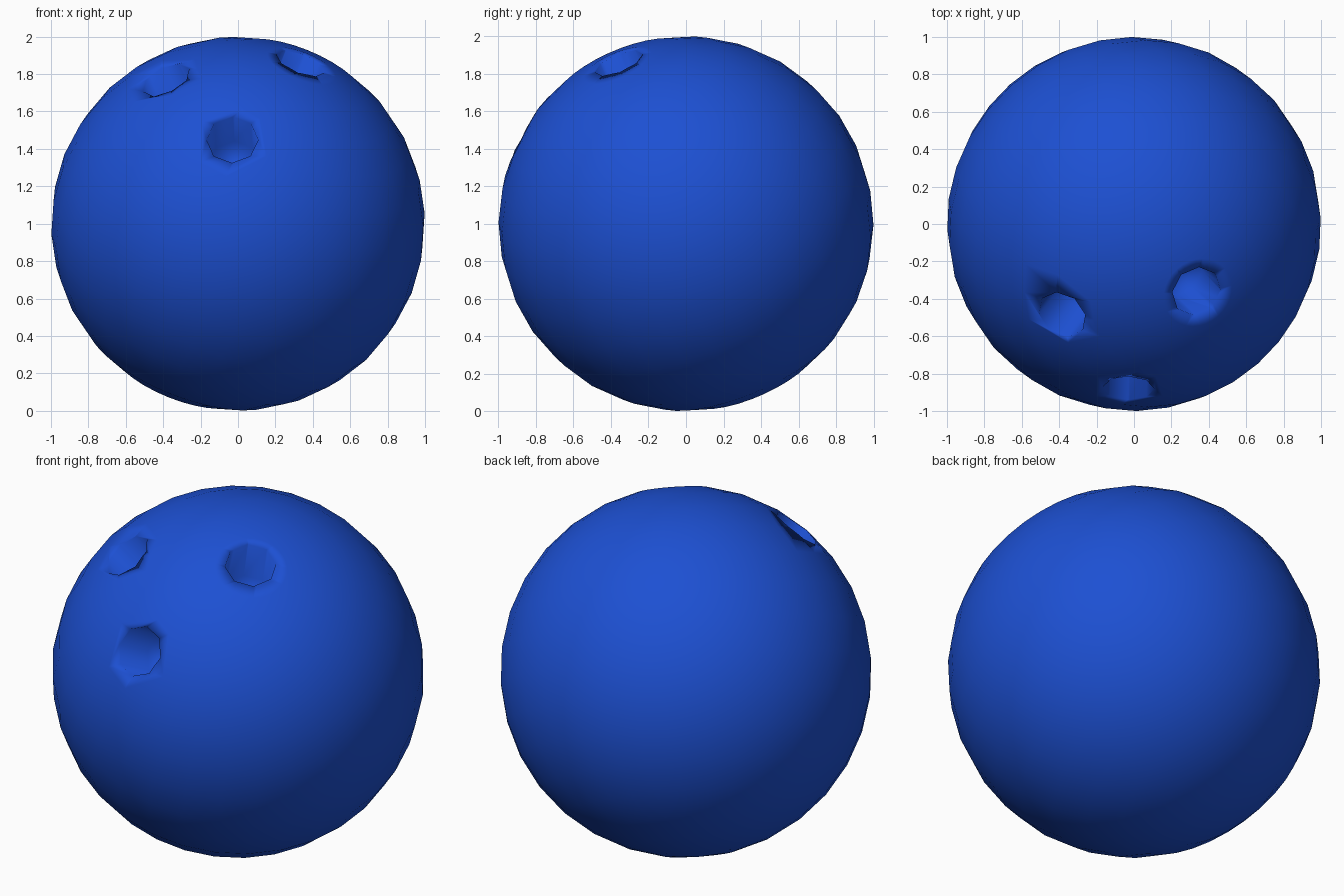
import bpy
from mathutils import Vector

if "Cube" in bpy.data.objects:
    bpy.data.objects.remove(bpy.data.objects["Cube"])

CENTRE = Vector((0, 0, 1))
HOLE_RADIUS = 0.138
HOLE_DEPTH = 0.3

# Ball, tilted so its poles sit off axis
bpy.ops.mesh.primitive_uv_sphere_add(segments=32, ring_count=16, radius=1,
                                     location=CENTRE, rotation=(0.45, 0.3, 0.2))
ball = bpy.context.object
ball.name = "ball"


# Finger hole cutter: eight-sided plug along a direction from the centre
def drill(name, direction):
    axis = Vector(direction).normalized()
    bpy.ops.mesh.primitive_cylinder_add(
        vertices=8, radius=HOLE_RADIUS, depth=HOLE_DEPTH + 0.2,
        location=CENTRE + axis * (1.1 - HOLE_DEPTH / 2),
        rotation=axis.to_track_quat('Z', 'Y').to_euler())
    cutter = bpy.context.object
    cutter.name = name
    cutter.hide_render = True
    cutter.hide_set(True)
    cut = ball.modifiers.new(name, 'BOOLEAN')
    cut.operation = 'DIFFERENCE'
    cut.solver = 'EXACT'
    cut.object = cutter
    return cutter


cutters = [drill("thumb_hole_cutter", (-0.03, -0.88, 0.45)),
           drill("left_finger_hole_cutter", (-0.385, -0.485, 0.77)),
           drill("right_finger_hole_cutter", (0.335, -0.36, 0.86))]

# Apply the cuts and remove the cutters
bpy.ops.object.select_all(action='DESELECT')
bpy.context.view_layer.objects.active = ball
ball.select_set(True)
for name in [m.name for m in ball.modifiers]:
    bpy.ops.object.modifier_apply(modifier=name)
for cutter in cutters:
    bpy.data.objects.remove(cutter)

# Smooth finish and blue colour
bpy.ops.object.shade_smooth()
blue = bpy.data.materials.new("blue")
blue.diffuse_color = (0.012, 0.08, 0.65, 1)
blue.use_nodes = True
blue.node_tree.nodes["Principled BSDF"].inputs["Base Color"].default_value = blue.diffuse_color
ball.data.materials.clear()
ball.data.materials.append(blue)
